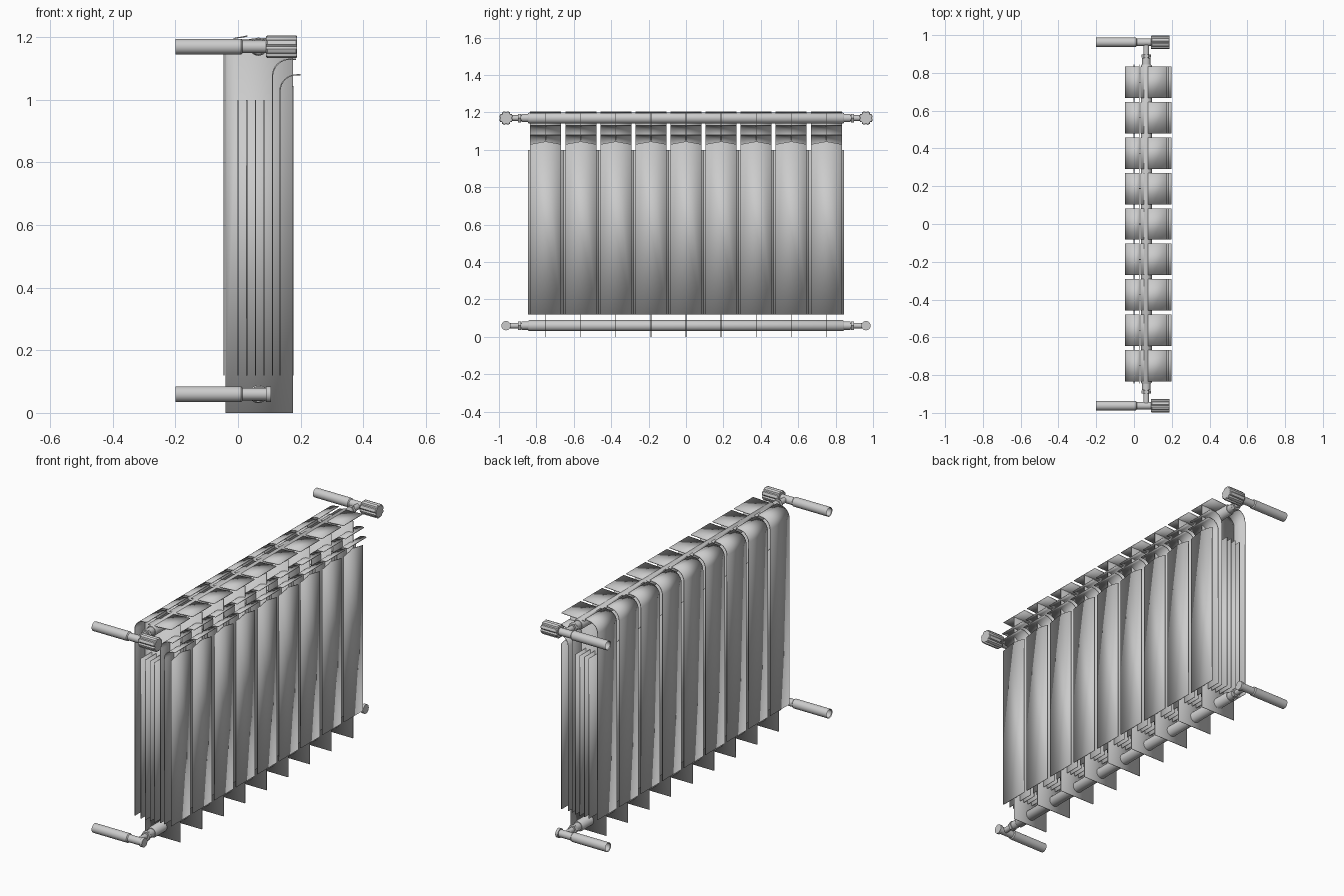
import bpy, bmesh, math
from mathutils import Matrix, Vector

if "Cube" in bpy.data.objects:
    bpy.data.objects.remove(bpy.data.objects["Cube"])

COUNT, PITCH, WIDTH = 9, 0.1875, 0.166
T = 0.004
centres = [(i - (COUNT - 1) / 2) * PITCH for i in range(COUNT)]


def finish(name, bm, thick=0):
    bmesh.ops.recalc_face_normals(bm, faces=bm.faces)
    me = bpy.data.meshes.new(name)
    bm.to_mesh(me)
    bm.free()
    ob = bpy.data.objects.new(name, me)
    bpy.context.collection.objects.link(ob)
    if thick:
        m = ob.modifiers.new("thickness", 'SOLIDIFY')
        m.thickness, m.offset = thick, 0
    bpy.context.view_layer.objects.active = ob
    ob.select_set(True)
    bpy.ops.object.shade_smooth_by_angle(angle=math.radians(35))
    ob.select_set(False)
    return ob


def arc(cx, cz, r, n=8):
    """Quarter turn from pointing -x to pointing +z."""
    return [(cx - r * math.cos(a), cz + r * math.sin(a))
            for a in (math.pi / 2 * i / n for i in range(n + 1))]


def sheets(name, profile, width):
    """One bent metal strip per section, swept along y."""
    bm = bmesh.new()
    for yc in centres:
        rows = [[bm.verts.new((x, yc + s * width / 2, z)) for x, z in profile]
                for s in (-1, 1)]
        for i in range(len(profile) - 1):
            bm.faces.new((rows[0][i], rows[0][i + 1], rows[1][i + 1], rows[1][i]))
    return finish(name, bm, T)


def lathe(name, start, axis, rings, sides=24, lobed=False, open_start=False):
    """Rings of (distance, radius) along an axis."""
    rot = Vector(axis).to_track_quat('Z', 'Y').to_matrix().to_4x4()
    mat = Matrix.Translation(start) @ rot
    bm = bmesh.new()
    loops = []
    for d, r in rings:
        loop = []
        for i in range(sides):
            k = r * (0.84 if lobed and i % 4 == 0 else 1)
            a = 2 * math.pi * i / sides
            loop.append(bm.verts.new(mat @ Vector((k * math.cos(a), k * math.sin(a), d))))
        loops.append(loop)
    for a, b in zip(loops, loops[1:]):
        for i in range(sides):
            j = (i + 1) % sides
            bm.faces.new((a[i], a[j], b[j], b[i]))
    if not open_start:
        bm.faces.new(loops[0])
    bm.faces.new(loops[-1])
    return finish(name, bm)


# Back plates, bent forward over the top
sheets("back_plates", [(-0.045, 0.12)] + arc(0.01, 1.145, 0.055) + [(0.03, 1.204)], WIDTH)
# Top plates
sheets("top_plates", [(0.035, 1.193), (0.1, 1.196), (0.175, 1.2)], WIDTH)
# Straight inner fins, edge to edge
for n, x in enumerate((0.0, 0.028, 0.056, 0.083)):
    sheets(f"inner_fins_{n + 1}", [(x, 0.12), (x, 1.0)], PITCH)
# Outer fins with curved air outlets
sheets("curved_fins_upper", [(0.11, 0.12)] + arc(0.165, 1.075, 0.055) + [(0.185, 1.13)], WIDTH)
sheets("curved_fins_lower", [(0.134, 0.12)] + arc(0.186, 1.028, 0.052) + [(0.199, 1.08)], WIDTH)

# Front plates with a shallow peaked top edge
bm = bmesh.new()
for yc in centres:
    h = WIDTH / 2
    bm.faces.new([bm.verts.new((0.176, yc + y, z)) for y, z in
                  ((-h, 0.12), (h, 0.12), (h, 1.03), (0, 1.045), (-h, 1.03))])
finish("front_plates", bm, T)

# Centre webs
bm = bmesh.new()
outline = [(0.175, 0.0), (0.175, 1.195), (0.01, 1.195)] + \
    arc(0.01, 1.145, 0.05)[::-1][1:] + [(-0.04, 0.0)]
for yc in centres:
    bm.faces.new([bm.verts.new((x, yc, z)) for x, z in outline])
finish("centre_webs", bm, T)

# Headers, end stubs, wall pipes and valves
for level, z in (("upper", 1.17), ("lower", 0.06)):
    lathe(f"{level}_header", (0.065, -0.845, z), (0, 1, 0),
          [(0, 0.025), (0.006, 0.029), (1.684, 0.029), (1.69, 0.025)])
    for side, s in (("left", -1), ("right", 1)):
        y = s * 0.962
        lathe(f"{level}_{side}_stub", (0.065, s * 0.84, z), (0, s, 0),
              [(0, 0.022), (0.04, 0.022), (0.04, 0.015), (0.122, 0.015)])
        lathe(f"{level}_{side}_nut", (0.065, s * 0.882, z), (0, s, 0),
              [(0, 0.026), (0.016, 0.026)], 6)
        lathe(f"{level}_{side}_wall_pipe", (-0.2, y, z), (1, 0, 0),
              [(0.19, 0.022), (0.004, 0.022), (0, 0.025), (0.21, 0.025),
               (0.215, 0.02), (0.29, 0.02)])
        if level == "upper":
            lathe(f"upper_{side}_valve_knob", (0.09, y, z), (1, 0, 0),
                  [(0, 0.034), (0.004, 0.037), (0.095, 0.037), (0.099, 0.034)], 32, True)
        else:
            lathe(f"lower_{side}_end_cap", (0.09, y, z), (1, 0, 0),
                  [(0, 0.025), (0.015, 0.025)])
